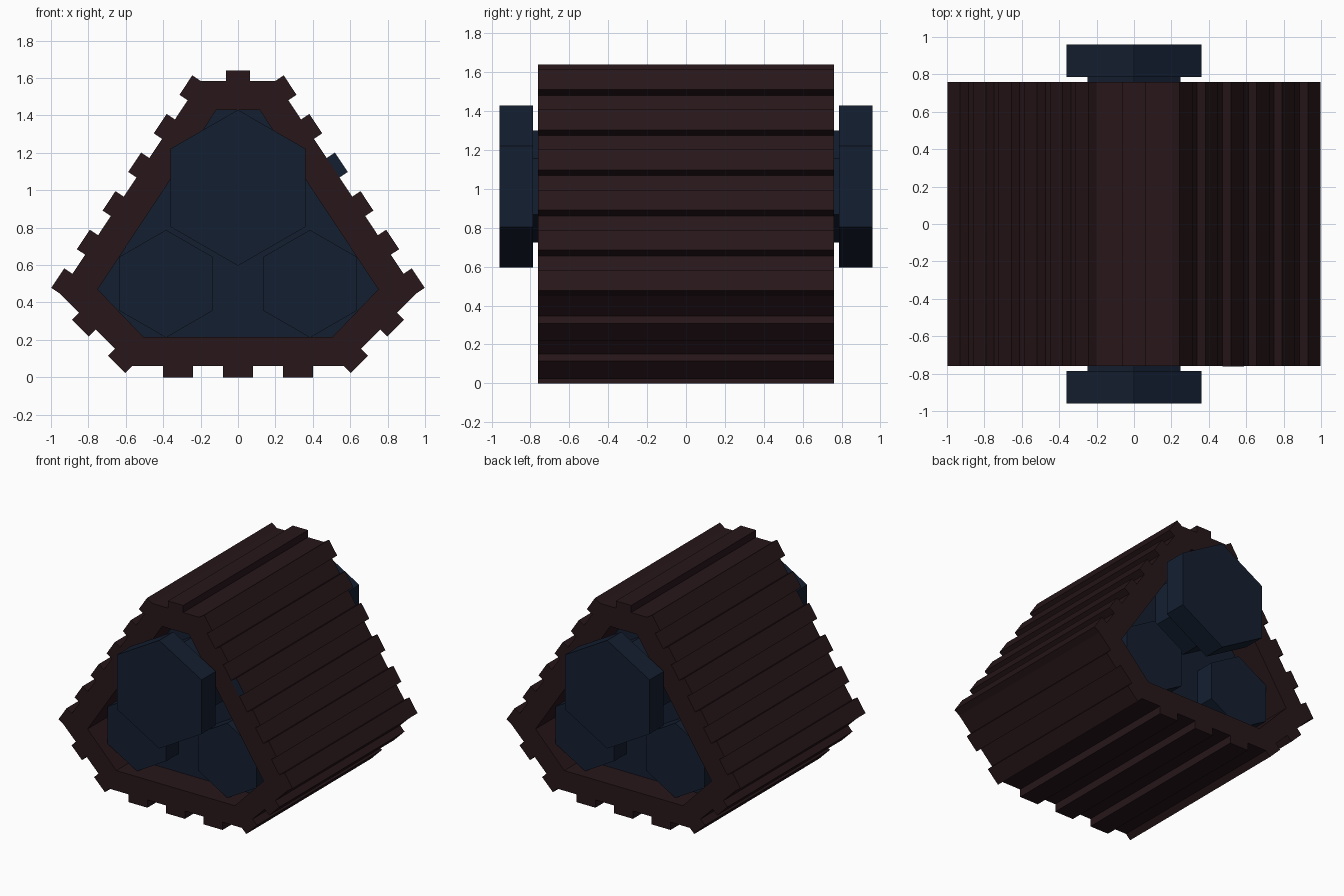
import bpy, math
from mathutils import Vector

if "Cube" in bpy.data.objects:
    bpy.data.objects.remove(bpy.data.objects["Cube"])


def material(name, col):
    m = bpy.data.materials.new(name)
    m.diffuse_color = (*col, 1)
    m.use_nodes = True
    m.node_tree.nodes["Principled BSDF"].inputs["Base Color"].default_value = m.diffuse_color
    return m


RED = material("dark_red", (0.020, 0.008, 0.010))
BLUE = material("dark_blue", (0.007, 0.0135, 0.030))


def extrude_profile(name, loops, y0, y1, mat):
    """Fill x/z outlines (later loops are holes) and extrude from y0 to y1."""
    cu = bpy.data.curves.new(name, 'CURVE')
    cu.dimensions = '2D'
    cu.fill_mode = 'BOTH'
    cu.extrude = (y1 - y0) / 2
    for pts in loops:
        s = cu.splines.new('POLY')
        s.points.add(len(pts) - 1)
        for p, q in zip(s.points, pts):
            p.co = (q[0], q[1], 0, 1)
        s.use_cyclic_u = True
    ob = bpy.data.objects.new(name, cu)
    bpy.context.collection.objects.link(ob)
    ob.location.y = (y0 + y1) / 2
    ob.rotation_euler.x = math.pi / 2
    bpy.ops.object.select_all(action='DESELECT')
    ob.select_set(True)
    bpy.context.view_layer.objects.active = ob
    bpy.ops.object.convert(target='MESH')
    ob = bpy.context.view_layer.objects.active
    ob.data.materials.clear()
    ob.data.materials.append(mat)
    for f in ob.data.polygons:
        f.use_smooth = False
        f.material_index = 0
    return ob


def mirror(pts):
    return [(-x, z) for x, z in reversed(pts)]


def hexagon(x, z, r):
    return [(x + r * math.sin(i * math.pi / 3), z + r * math.cos(i * math.pi / 3))
            for i in range(6)]


def lugged_edge(a, b, spans, h):
    """Points from a towards b with raised square lugs over the given spans."""
    a, b = Vector(a), Vector(b)
    d = (b - a).normalized()
    up = Vector((-d.y, d.x)) * h
    pts = [a]
    for s, e in spans:
        pts += [a + d * s, a + d * s + up, a + d * e + up, a + d * e]
    out = []
    for p in pts:
        if not out or (p - out[-1]).length > 0.002:
            out.append(p)
    return out


# Track band: stepped outer outline with a plain inner opening
half = [(0.20, 1.585), (0.954, 0.449), (0.565, 0.06)]
corners = half + mirror(half)
L = math.dist(half[0], half[1])
D = math.dist(half[1], half[2])
step = (L - 0.125) / 5
side = [(i * step, i * step + 0.125) for i in range(6)]
slope = [(0.147, 0.274), (D - 0.13, D)]


def flip(spans, length):
    return [(length - e, length - s) for s, e in reversed(spans)]


bottom = [(c - 0.08, c + 0.08) for c in (0.245, 0.565, 0.885)]
edges = [(side, 0.053), (slope, 0.053), (bottom, 0.06),
         (flip(slope, D), 0.053), (flip(side, L), 0.053), ([(0.135, 0.265)], 0.055)]
outline = []
for i, (spans, h) in enumerate(edges):
    for p in lugged_edge(corners[i], corners[(i + 1) % 6], spans, h):
        if not outline or (p - outline[-1]).length > 0.002:
            outline.append(p)
inner_half = [(0.115, 1.43), (0.75, 0.47), (0.505, 0.215)]
inner = inner_half + mirror(inner_half)
extrude_profile("track_band", [outline, inner], -0.76, 0.76, RED)

# Core filling the opening, recessed from both ends
extrude_profile("track_core", [inner], -0.53, 0.53, BLUE)

# Hubs and wheels on both ends
for end, sgn in (("front", -1), ("back", 1)):
    def part(name, pts, a, b):
        extrude_profile(f"{end}_{name}", [pts], *sorted((sgn * a, sgn * b)), BLUE)
    part("left_wheel", hexagon(-0.385, 0.5, 0.288), 0.52, 0.68)
    part("right_wheel", hexagon(0.385, 0.5, 0.288), 0.52, 0.68)
    part("top_hub", hexagon(0, 1.013, 0.288), 0.52, 0.80)
    part("top_wheel", hexagon(0, 1.013, 0.417), 0.787, 0.96)

# Blue end face on one lug of the right side
cap = lugged_edge(half[0], half[1], [side[2]], 0.053)[1:]
extrude_profile("lug_cap", [cap], -0.762, -0.758, BLUE)
